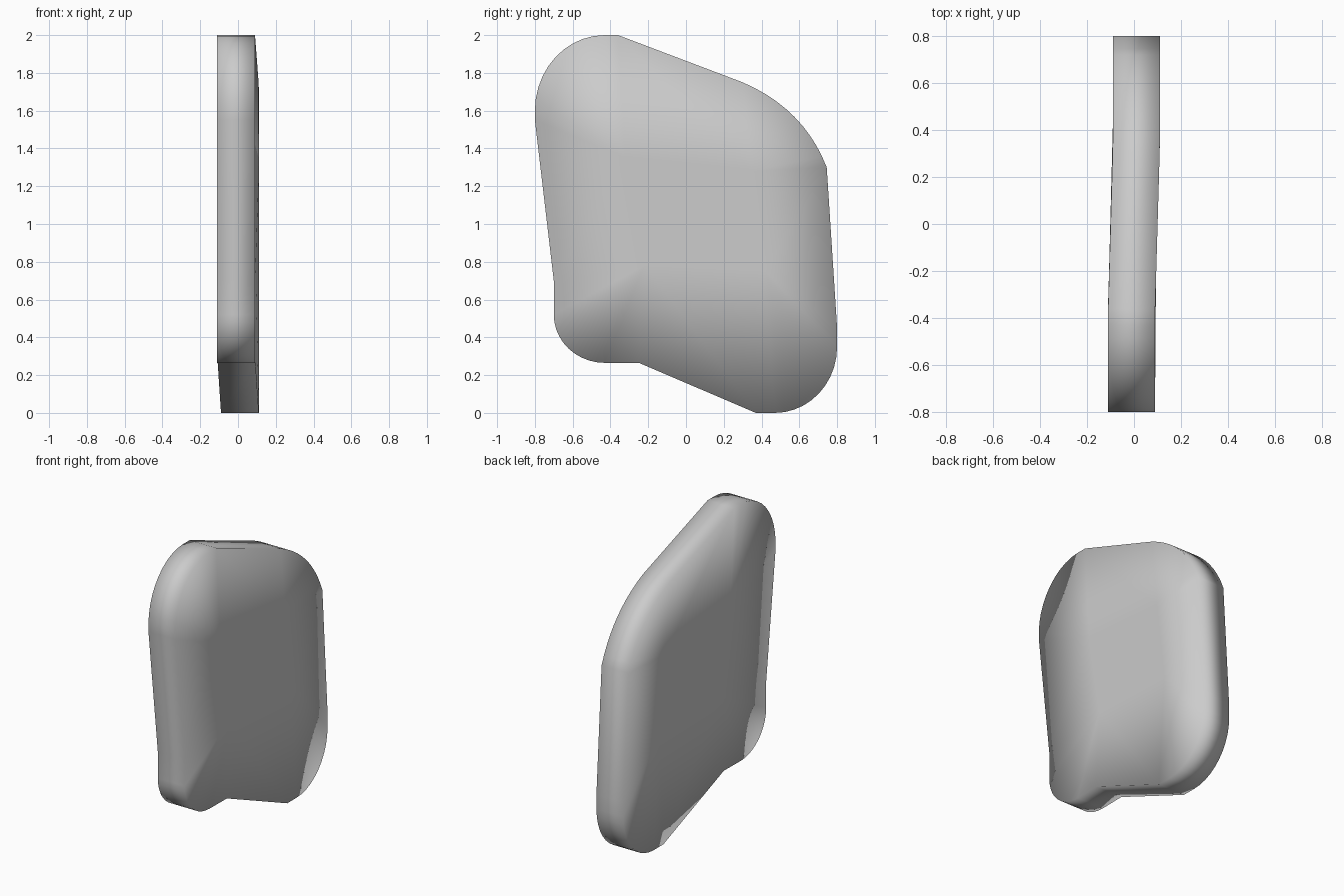
import bpy
import bmesh
from math import cos, sin, radians

if "Cube" in bpy.data.objects:
    bpy.data.objects.remove(bpy.data.objects["Cube"])

HALF = 0.10   # half of the slab thickness


def arc(cy, cz, ry, rz, start, n=10):
    """Quarter ellipse, running anticlockwise from the start angle."""
    angles = [radians(start + 90 * i / n) for i in range(n + 1)]
    return [(cy + ry * cos(a), cz + rz * sin(a)) for a in angles]


def curve(a, b, c, n=10):
    """Shallow quadratic curve from a to c."""
    pts = []
    for i in range(n + 1):
        t = i / n
        pts.append(tuple((1 - t) ** 2 * a[k] + 2 * t * (1 - t) * b[k] + t * t * c[k]
                         for k in (0, 1)))
    return pts


def shift(y):
    """Slight sideways skew of the slab from one edge to the other."""
    return max(-0.01, min(0.01, 0.03 * y))


# Outline corners (y, z), anticlockwise, each with its inner fan point
corners = [
    (curve((0.745, 1.30), (0.625, 1.61), (0.30, 1.75)), (0.35, 1.28)),
    ([(-0.36, 2.0)] + arc(-0.43, 1.60, 0.37, 0.40, 90) + [(-0.80, 1.55)], (-0.32, 1.35)),
    ([(-0.70, 0.70)] + arc(-0.43, 0.52, 0.27, 0.255, 180) + [(-0.25, 0.265)], (-0.22, 0.78)),
    ([(0.37, 0.0)] + arc(0.47, 0.35, 0.33, 0.35, 270) + [(0.80, 0.45)], (0.42, 0.75)),
]

bm = bmesh.new()
sides = []
for s in (1, -1):
    rims = [[bm.verts.new((s * HALF + shift(y), y, z)) for y, z in pts] for pts, _ in corners]
    inner = [bm.verts.new((s * HALF + shift(y), y, z)) for _, (y, z) in corners]
    # Middle panel, corner fans and the panels between corners
    bm.faces.new(inner)
    for i in range(4):
        j = (i + 1) % 4
        for a, b in zip(rims[i], rims[i][1:]):
            bm.faces.new((inner[i], a, b))
        bm.faces.new((inner[i], rims[i][-1], rims[j][0], inner[j]))
    sides.append([v for rim in rims for v in rim])

# Rim strip joining the two faces
front, back = sides
for i in range(len(front)):
    j = (i + 1) % len(front)
    bm.faces.new((front[i], back[i], back[j], front[j]))

bmesh.ops.recalc_face_normals(bm, faces=bm.faces)
for f in bm.faces:
    f.smooth = True

mesh = bpy.data.meshes.new("rounded_panel")
bm.to_mesh(mesh)
bm.free()
panel = bpy.data.objects.new("rounded_panel", mesh)
bpy.context.collection.objects.link(panel)
